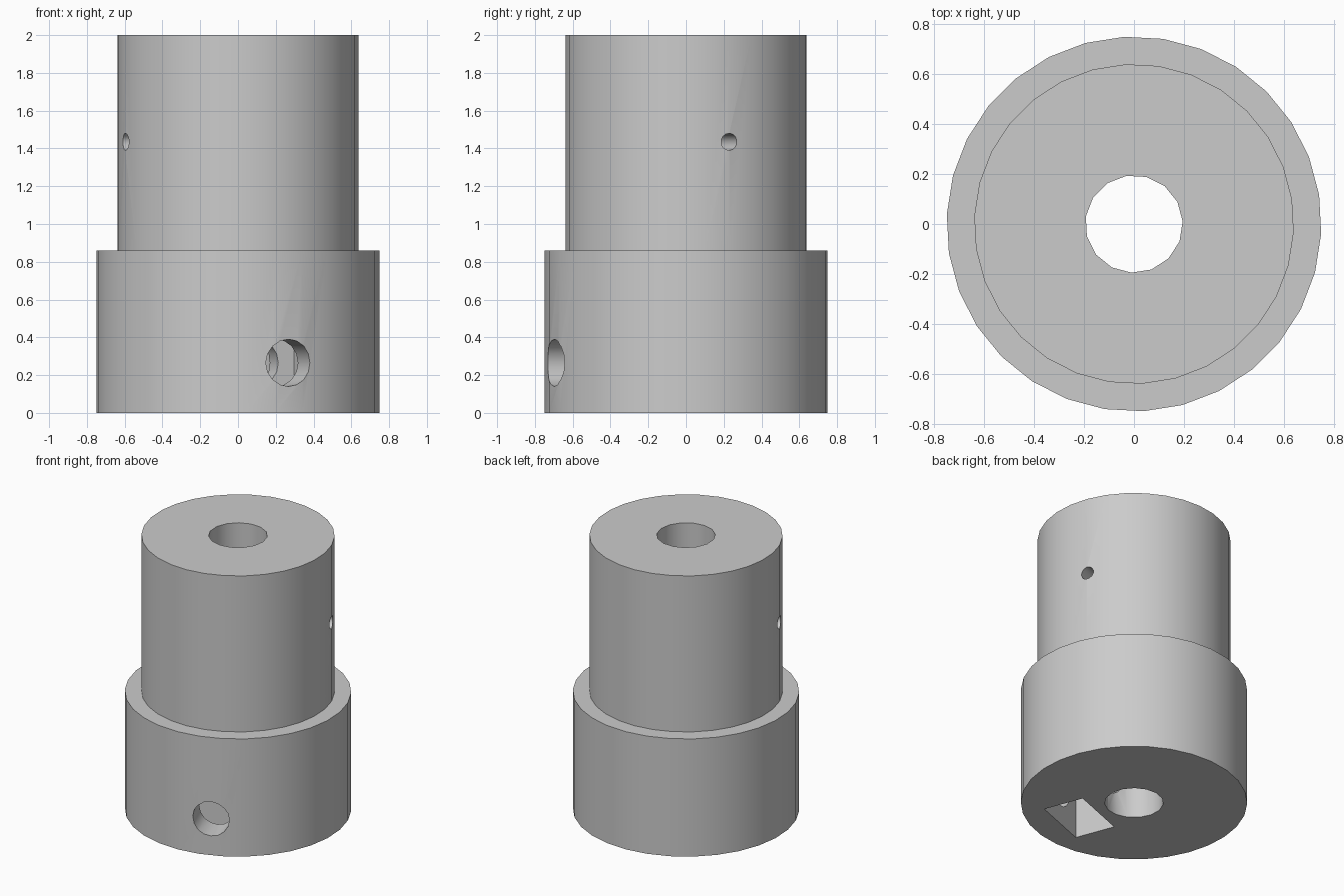
import bpy, bmesh
from math import radians, cos, sin, pi
from mathutils import Matrix, Vector

cube = bpy.data.objects.get("Cube")
if cube:
    bpy.data.objects.remove(cube, do_unlink=True)

TURN = radians(21)                      # the whole coupling is turned about z
SPIN = Matrix.Rotation(TURN, 4, 'Z')

grey = bpy.data.materials.new("plain grey")
grey.use_nodes = True
colour = (0.6, 0.6, 0.6, 1)
grey.diffuse_color = colour
grey.node_tree.nodes["Principled BSDF"].inputs["Base Color"].default_value = colour


def make(name, bm):
    bmesh.ops.recalc_face_normals(bm, faces=bm.faces)
    mesh = bpy.data.meshes.new(name)
    bm.to_mesh(mesh)
    bm.free()
    mesh.materials.append(grey)
    obj = bpy.data.objects.new(name, mesh)
    bpy.context.collection.objects.link(obj)
    return obj


def lathe(name, profile, sides):
    """Turn an (r, z) profile about z and cap both ends."""
    bm = bmesh.new()
    rings = [[bm.verts.new((r * cos(2 * pi * i / sides), r * sin(2 * pi * i / sides), z))
              for i in range(sides)] for r, z in profile]
    for low, high in zip(rings, rings[1:]):
        for i in range(sides):
            j = (i + 1) % sides
            bm.faces.new((low[i], low[j], high[j], high[i]))
    bm.faces.new(rings[0])
    bm.faces.new(rings[-1])
    obj = make(name, bm)
    obj.data.transform(SPIN)
    return obj


def drill(name, radius, sides, start, end):
    """Cylinder cutter between two points given in the turned frame."""
    a, b = Vector(start), Vector(end)
    bm = bmesh.new()
    bmesh.ops.create_cone(bm, cap_ends=True, segments=sides, radius1=radius,
                          radius2=radius, depth=(b - a).length)
    aim = (b - a).to_track_quat('Z', 'Y').to_matrix().to_4x4()
    bm.transform(SPIN @ Matrix.Translation((a + b) / 2) @ aim)
    return make(name, bm)


def box(name, low, high):
    """Box cutter given by two corners in the turned frame."""
    a, b = Vector(low), Vector(high)
    bm = bmesh.new()
    bmesh.ops.create_cube(bm, size=1)
    bm.transform(SPIN @ Matrix.Translation((a + b) / 2) @ Matrix.Diagonal((*(b - a), 1)))
    return make(name, bm)


# Stepped round body
body = lathe("coupling_body", [(0.75, 0), (0.75, 0.86), (0.64, 0.86), (0.64, 2)], 30)

# Shaft bore, cross pin hole, clamp screw hole and nut pocket
cutters = [
    drill("shaft_bore", 0.195, 15, (0, 0, -0.1), (0, 0, 2.1)),
    drill("pin_hole", 0.045, 14, (-1, 0, 1.435), (1, 0, 1.435)),
    drill("screw_hole", 0.125, 16, (0, -1, 0.265), (0, 0, 0.265)),
    box("nut_pocket", (-0.215, -0.56, -0.1), (0.215, -0.27, 0.5)),
]

bpy.ops.object.select_all(action='DESELECT')
body.select_set(True)
bpy.context.view_layer.objects.active = body
for cutter in cutters:
    cutter.hide_render = True
    mod = body.modifiers.new(cutter.name, 'BOOLEAN')
    mod.operation = 'DIFFERENCE'
    mod.solver = 'EXACT'
    mod.object = cutter
    bpy.ops.object.modifier_apply(modifier=mod.name)
for cutter in cutters:
    bpy.data.objects.remove(cutter, do_unlink=True)

bpy.ops.object.shade_smooth_by_angle(angle=radians(32))
